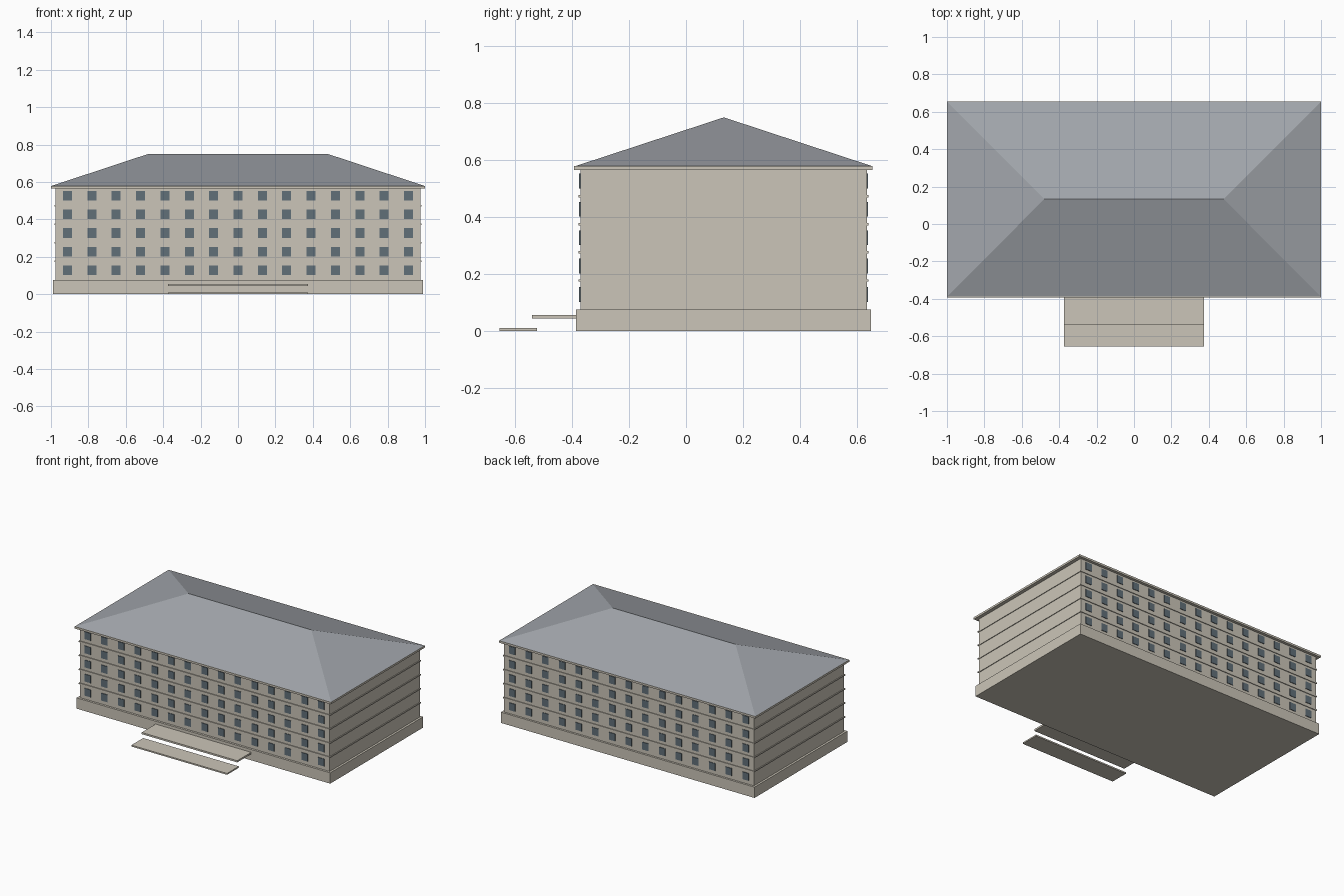
import bpy

cube = bpy.data.objects.get("Cube")
if cube:
    bpy.data.objects.remove(cube, do_unlink=True)


def material(name, rgb):
    m = bpy.data.materials.new(name)
    m.use_nodes = True
    m.diffuse_color = (*rgb, 1)
    bsdf = m.node_tree.nodes["Principled BSDF"]
    bsdf.inputs["Base Color"].default_value = (*rgb, 1)
    bsdf.inputs["Roughness"].default_value = 0.8
    return m


stone = material("pale stone", (0.60, 0.56, 0.48))
slate = material("grey slate", (0.36, 0.38, 0.41))
glass = material("dark glass", (0.12, 0.16, 0.19))

BOX_FACES = [(0, 3, 2, 1), (4, 5, 6, 7), (0, 1, 5, 4),
             (1, 2, 6, 5), (2, 3, 7, 6), (3, 0, 4, 7)]


def build(name, verts, faces, mat):
    mesh = bpy.data.meshes.new(name)
    mesh.from_pydata(verts, [], faces)
    mesh.materials.append(mat)
    obj = bpy.data.objects.new(name, mesh)
    bpy.context.collection.objects.link(obj)
    return obj


def rect(hx, y0, y1, z, cx=0):
    return [(cx - hx, y0, z), (cx + hx, y0, z), (cx + hx, y1, z), (cx - hx, y1, z)]


def box(name, hx, y0, y1, z0, z1, mat=stone):
    return build(name, rect(hx, y0, y1, z0) + rect(hx, y0, y1, z1), BOX_FACES, mat)


FRONT, BACK = -0.371, 0.636

# Main masses
box("base_plinth", 0.99, -0.386, 0.65, 0, 0.076)
box("walls", 0.975, FRONT, BACK, 0.076, 0.566)
box("cornice", 1.0, -0.393, 0.655, 0.565, 0.579)

# Belt courses between the floors
for i in range(4):
    z = 0.177 + 0.0988 * i
    box(f"belt_course_{i + 1}", 0.98, FRONT - 0.006, BACK + 0.005, z - 0.004, z + 0.004)

# Hipped roof
ridge = [(-0.48, 0.133, 0.75), (0.48, 0.133, 0.75)]
build("hipped_roof", rect(0.998, -0.388, 0.653, 0.579) + ridge,
      [(0, 3, 2, 1), (0, 1, 5, 4), (1, 2, 5), (2, 3, 4, 5), (3, 0, 4)], slate)

# Rows of window plates on the front and back
for side, y0, y1 in (("front", FRONT - 0.004, FRONT + 0.002),
                     ("back", BACK - 0.002, BACK + 0.004)):
    verts, faces = [], []
    for row in range(5):
        z = 0.128 + 0.0997 * row
        for col in range(-7, 8):
            n = len(verts)
            x = 0.1302 * col
            verts += rect(0.024, y0, y1, z - 0.026, x) + rect(0.024, y0, y1, z + 0.026, x)
            faces += [tuple(n + k for k in f) for f in BOX_FACES]
    build(f"{side}_windows", verts, faces, glass)

# Entrance steps
box("upper_step", 0.373, -0.541, -0.38, 0.044, 0.056)
box("lower_step", 0.373, -0.655, -0.524, 0, 0.01)
